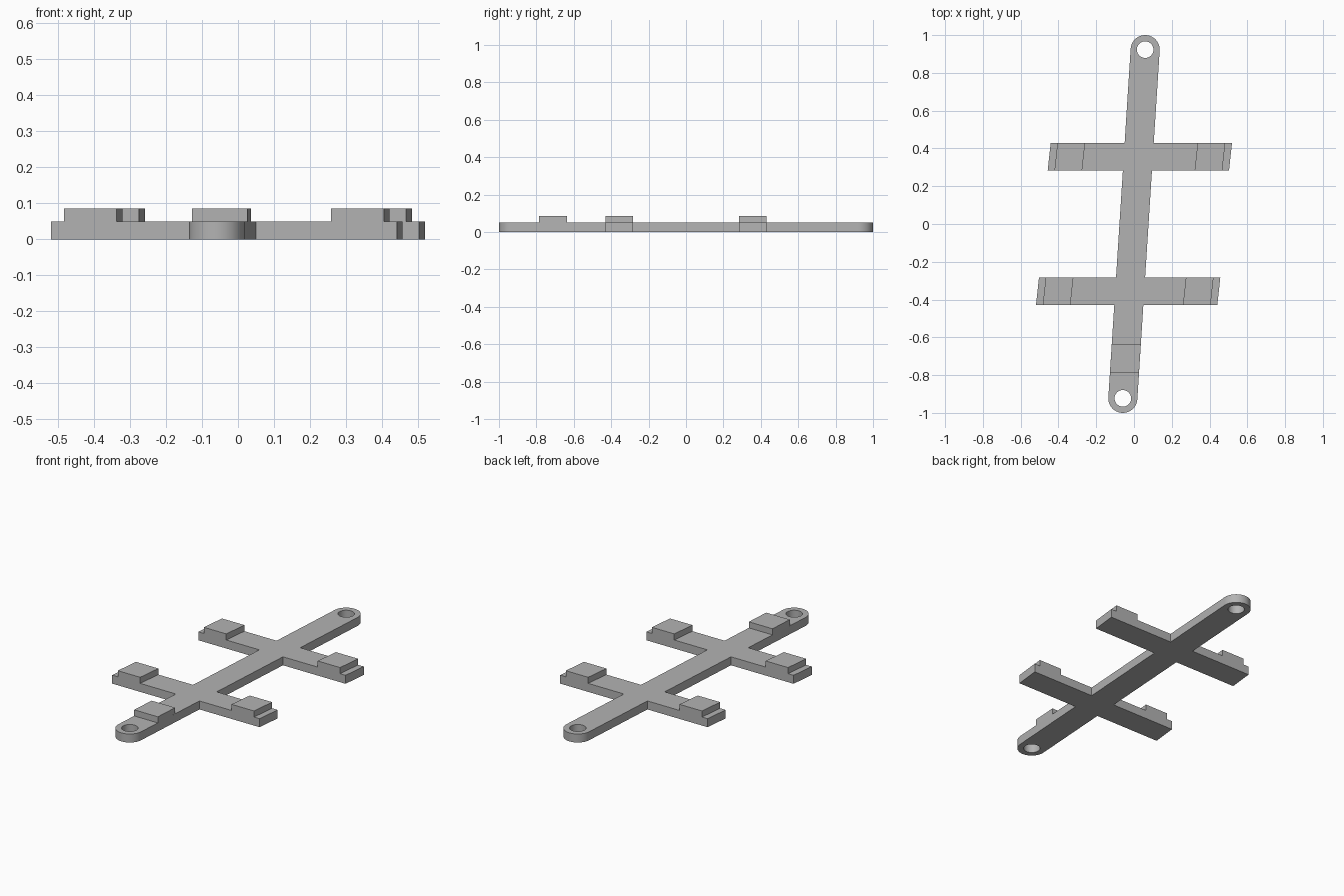
import bpy, bmesh
from math import radians, cos, sin, pi, atan
from mathutils import Vector

cube = bpy.data.objects.get("Cube")
if cube:
    bpy.data.objects.remove(cube, do_unlink=True)

SLOPE = 0.064            # lean of the spine in x per unit of y
HALF_W = 0.077           # half width of the spine
THICK, PAD_TOP = 0.05, 0.086
BAR_IN, BAR_OUT = 0.283, 0.43
END_Y = 0.923

grey = bpy.data.materials.new("plain grey")
grey.use_nodes = True
colour = (0.45, 0.45, 0.45, 1)
grey.diffuse_color = colour
grey.node_tree.nodes["Principled BSDF"].inputs["Base Color"].default_value = colour


def prism(name, loops, z0, z1):
    """Extrude an outline, with optional hole loops, from z0 to z1."""
    bm = bmesh.new()
    for loop in loops:
        verts = [bm.verts.new((x, y, z0)) for x, y in loop]
        for a, b in zip(verts, verts[1:] + verts[:1]):
            bm.edges.new((a, b))
    bmesh.ops.triangle_fill(bm, edges=bm.edges[:], use_beauty=True)
    top = bmesh.ops.extrude_face_region(bm, geom=bm.faces[:], use_keep_orig=True)
    for v in top["geom"]:
        if isinstance(v, bmesh.types.BMVert):
            v.co.z = z1
    bmesh.ops.recalc_face_normals(bm, faces=bm.faces[:])
    bmesh.ops.dissolve_limit(bm, angle_limit=radians(0.5),
                             verts=bm.verts[:], edges=bm.edges[:])
    mesh = bpy.data.meshes.new(name)
    bm.to_mesh(mesh)
    bm.free()
    mesh.materials.append(grey)
    obj = bpy.data.objects.new(name, mesh)
    bpy.context.collection.objects.link(obj)
    bpy.ops.object.select_all(action='DESELECT')
    obj.select_set(True)
    bpy.context.view_layer.objects.active = obj
    bpy.ops.object.shade_smooth_by_angle(angle=radians(30))
    return obj


def turned(points):
    """The same points after a half turn about the centre."""
    return [(-x, -y) for x, y in points]


def side(y, sign=1):
    return (SLOPE * y + sign * HALF_W, y)


# Frame: spine with two crossbars, rounded ends and a hole at each end
end = Vector((SLOPE * END_Y, END_Y))
tilt = -atan(SLOPE)
arc = [(end.x + HALF_W * cos(tilt + pi * i / 24), end.y + HALF_W * sin(tilt + pi * i / 24))
       for i in range(25)]
half = [side(-BAR_OUT), (0.441, -BAR_OUT), (0.457, -BAR_IN), side(-BAR_IN),
        side(BAR_IN), (0.503, BAR_IN), (0.519, BAR_OUT), side(BAR_OUT)] + arc
hole = [(end.x + 0.044 * cos(2 * pi * i / 40), end.y + 0.044 * sin(2 * pi * i / 40))
        for i in range(40)]
prism("frame", [half + turned(half), hole, turned(hole)], 0, THICK)

# Raised pads near the crossbar tips
for place, tip in (("front", 0.441), ("rear", 0.503)):
    y0, y1 = (-BAR_OUT, -BAR_IN) if place == "front" else (BAR_IN, BAR_OUT)
    a, b = tip - 0.182, tip - 0.036
    pad = [(a, y0), (b, y0), (b + 0.016, y1), (a + 0.016, y1)]
    other = "rear" if place == "front" else "front"
    prism(place + "_left_pad", [pad], THICK, PAD_TOP)
    prism(other + "_right_pad", [turned(pad)], THICK, PAD_TOP)

# Single pad on the front of the spine
prism("spine_pad", [[side(-0.785, -1), side(-0.785), side(-0.637), side(-0.637, -1)]],
      THICK, PAD_TOP)
